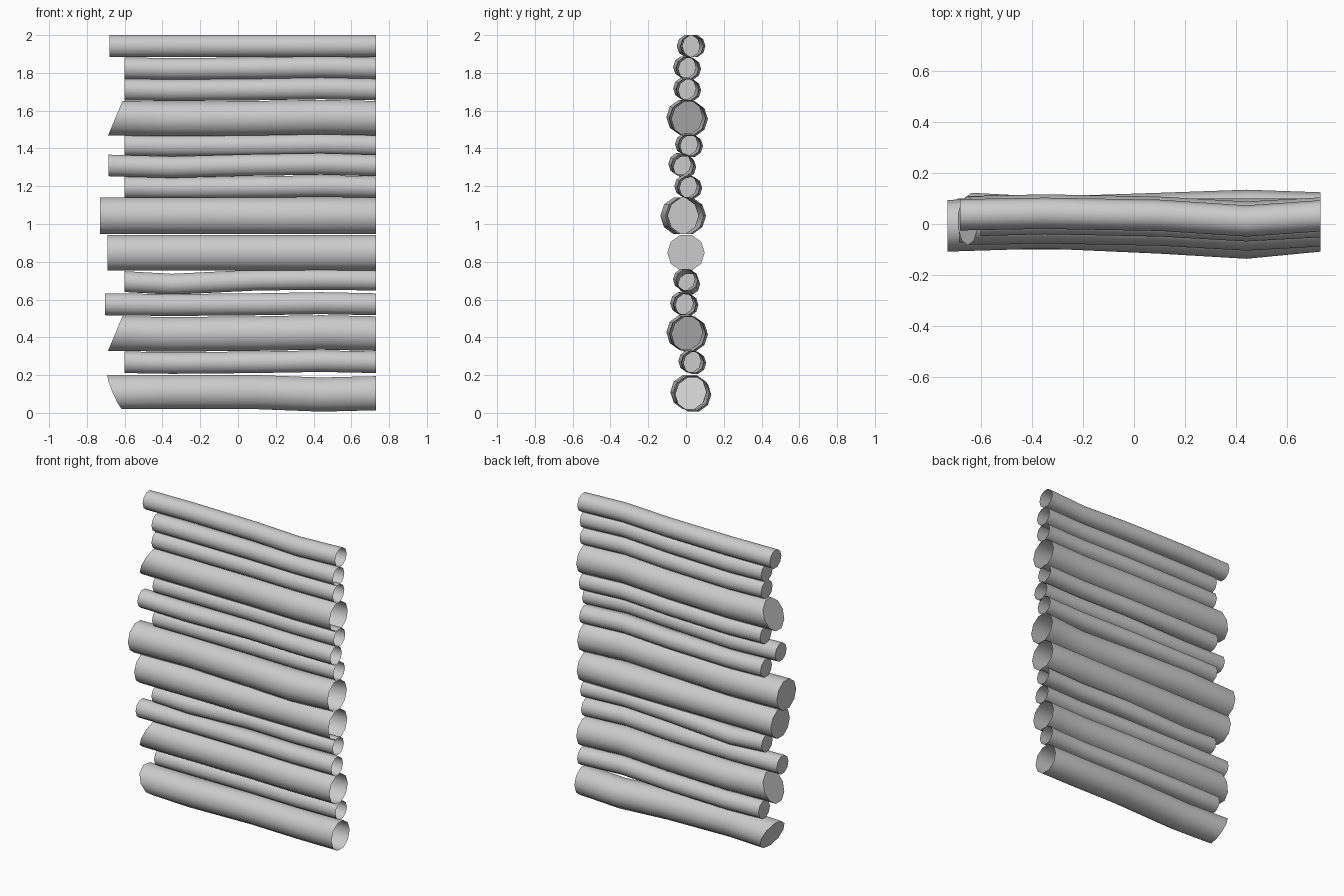
import bpy, bmesh, math

if "Cube" in bpy.data.objects:
    bpy.data.objects.remove(bpy.data.objects["Cube"])

SIDES = 10
RIGHT = 0.73


def log(name, left, radius, path, slant=0.0, skew=0.0):
    """Bent log along x: capped left end, open right end. path = (y, z) at five stations."""
    bm = bmesh.new()
    rings = []
    for i, (x, (y, z)) in enumerate(zip((left, -0.35, 0.1, 0.44, RIGHT), path)):
        ring = []
        for k in range(SIDES):
            a = 2 * math.pi * k / SIDES
            c, s = math.cos(a), math.sin(a)
            dx = slant * s + skew * c if i == 0 else 0
            ring.append(bm.verts.new((x + dx, y + radius * c, z + radius * s)))
        rings.append(ring)
    for a, b in zip(rings, rings[1:]):
        for k in range(SIDES):
            n = (k + 1) % SIDES
            f = bm.faces.new((a[k], b[k], b[n], a[n]))
            f.smooth = True
    cap = bm.faces.new(rings[0])
    for e in cap.edges:
        e.smooth = False
    bm.normal_update()
    # sides and cap all face outwards
    for f in bm.faces:
        if f is cap:
            if f.normal.x > 0:
                f.normal_flip()
        else:
            m = f.calc_center_median()
            near = min(range(5), key=lambda i: abs(rings[i][0].co.x - m.x))
            y, z = path[near]
            if f.normal.y * (m.y - y) + f.normal.z * (m.z - z) < 0:
                f.normal_flip()
    me = bpy.data.meshes.new(name)
    bm.to_mesh(me)
    bm.free()
    bpy.context.collection.objects.link(bpy.data.objects.new(name, me))


def bend(y, z, dy, dz):
    """Path around a base centre from y and z offsets."""
    return [(y + a, z + b) for a, b in zip(dy, dz)]


FLAT = (0, 0, 0, 0, 0)
HUMP = (0, -0.004, 0, 0.006, 0)
SWAY = (0.005, 0.012, 0.003, -0.016, 0)

# thick logs
log("bottom_log", -0.65, 0.095, bend(0.027, 0.11, (0, -0.015, 0, 0.012, 0.002),
                                    (0, 0, 0, -0.013, -0.006)), -0.04, 0.015)
for i, z in enumerate((0.42, 1.56)):
    log(f"slanted_log_{i + 1}", -0.65, 0.096, bend(0.008, z, SWAY, HUMP), 0.04)
log("straight_log", -0.69, 0.099, bend(0, 0.848, FLAT, FLAT))
log("middle_log", -0.73, 0.101, bend(-0.007, 1.043, (0, 0.012, -0.008, -0.028, 0), FLAT))

# thin short logs
for i, (y, z) in enumerate(((0.035, 0.268), (0.014, 1.195), (0.018, 1.417),
                            (0.008, 1.712), (0.008, 1.825))):
    log(f"short_log_{i + 1}", -0.6, 0.06, bend(y, z, SWAY, HUMP))
log("sagging_short_log", -0.6, 0.058, bend(0.005, 0.695, SWAY, (0, -0.014, 0.008, 0.012, 0.008)))

# thin long logs
log("lower_long_log", -0.705, 0.061, bend(-0.007, 0.575, SWAY, HUMP))
log("wavy_long_log", -0.685, 0.06, bend(-0.018, 1.31, SWAY, (0, -0.009, 0.003, 0.008, 0)))
log("top_log", -0.68, 0.061, bend(0.032, 1.942, (0.004, 0.01, 0.002, -0.02, 0), FLAT))
